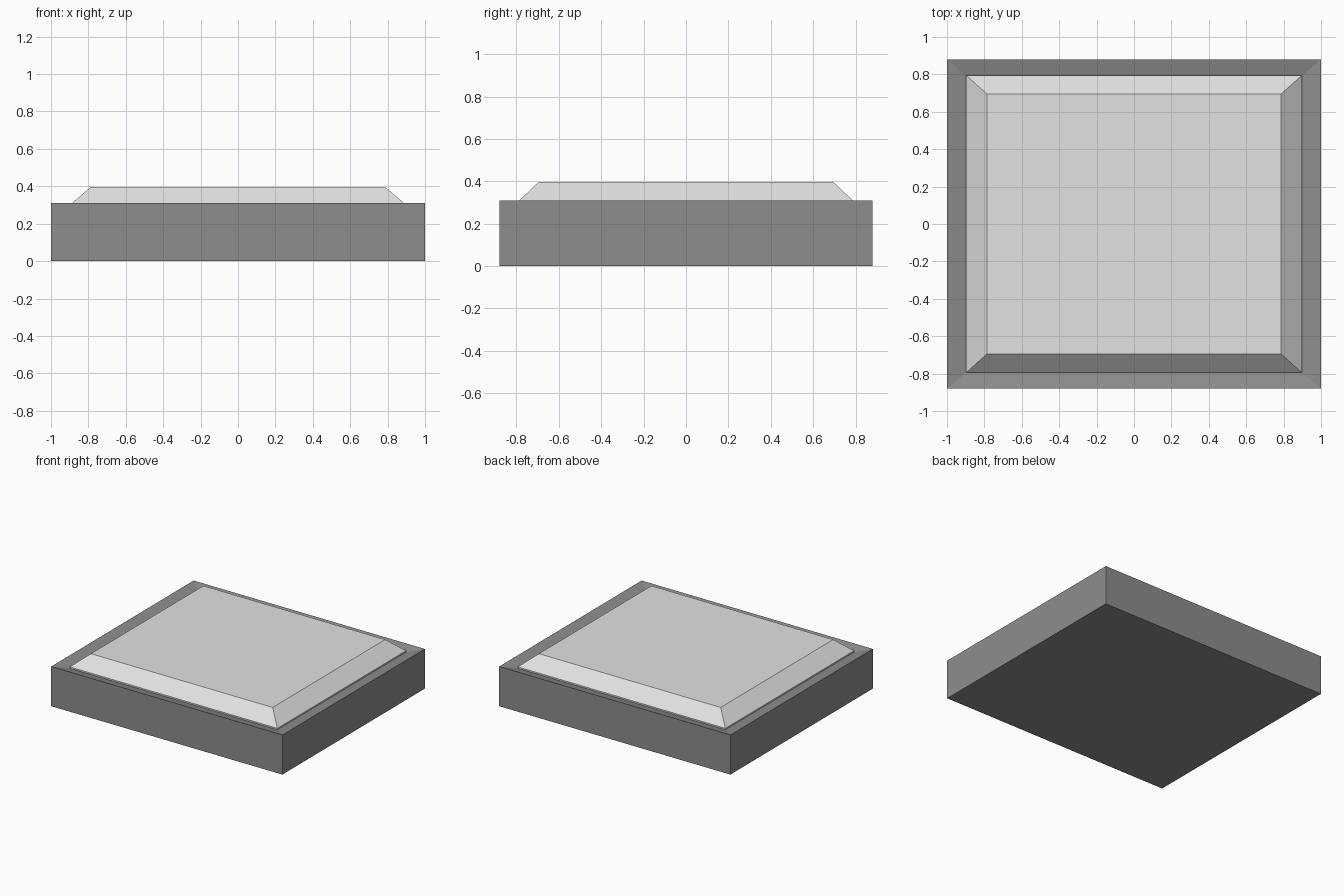
import bpy, bmesh

if "Cube" in bpy.data.objects:
    bpy.data.objects.remove(bpy.data.objects["Cube"])


def material(name, value):
    m = bpy.data.materials.new(name)
    m.diffuse_color = (value, value, value, 1)
    m.use_nodes = True
    m.node_tree.nodes["Principled BSDF"].inputs["Base Color"].default_value = m.diffuse_color
    return m


def stacked_rings(name, rings, mat):
    """Closed solid lofted through rectangles given as (half x, half y, z)."""
    bm = bmesh.new()
    loops = [[bm.verts.new((sx * x, sy * y, z))
              for sx, sy in ((-1, -1), (1, -1), (1, 1), (-1, 1))]
             for x, y, z in rings]
    bm.faces.new(loops[0][::-1])
    for low, high in zip(loops, loops[1:]):
        for i in range(4):
            j = (i + 1) % 4
            bm.faces.new((low[i], low[j], high[j], high[i]))
    bm.faces.new(loops[-1])
    bmesh.ops.recalc_face_normals(bm, faces=bm.faces)
    mesh = bpy.data.meshes.new(name)
    bm.to_mesh(mesh)
    bm.free()
    mesh.materials.append(mat)
    obj = bpy.data.objects.new(name, mesh)
    bpy.context.collection.objects.link(obj)
    return obj


dark = material("dark grey", 0.27)
light = material("light grey", 0.76)

# Base block, its rim sloping slightly inward
stacked_rings("base", [(1, 0.88, 0), (1, 0.88, 0.31), (0.9, 0.795, 0.29)], dark)

# Raised panel with chamfered sides
stacked_rings("top_panel", [(0.898, 0.795, 0.291), (0.898, 0.795, 0.302),
                            (0.786, 0.695, 0.397)], light)
